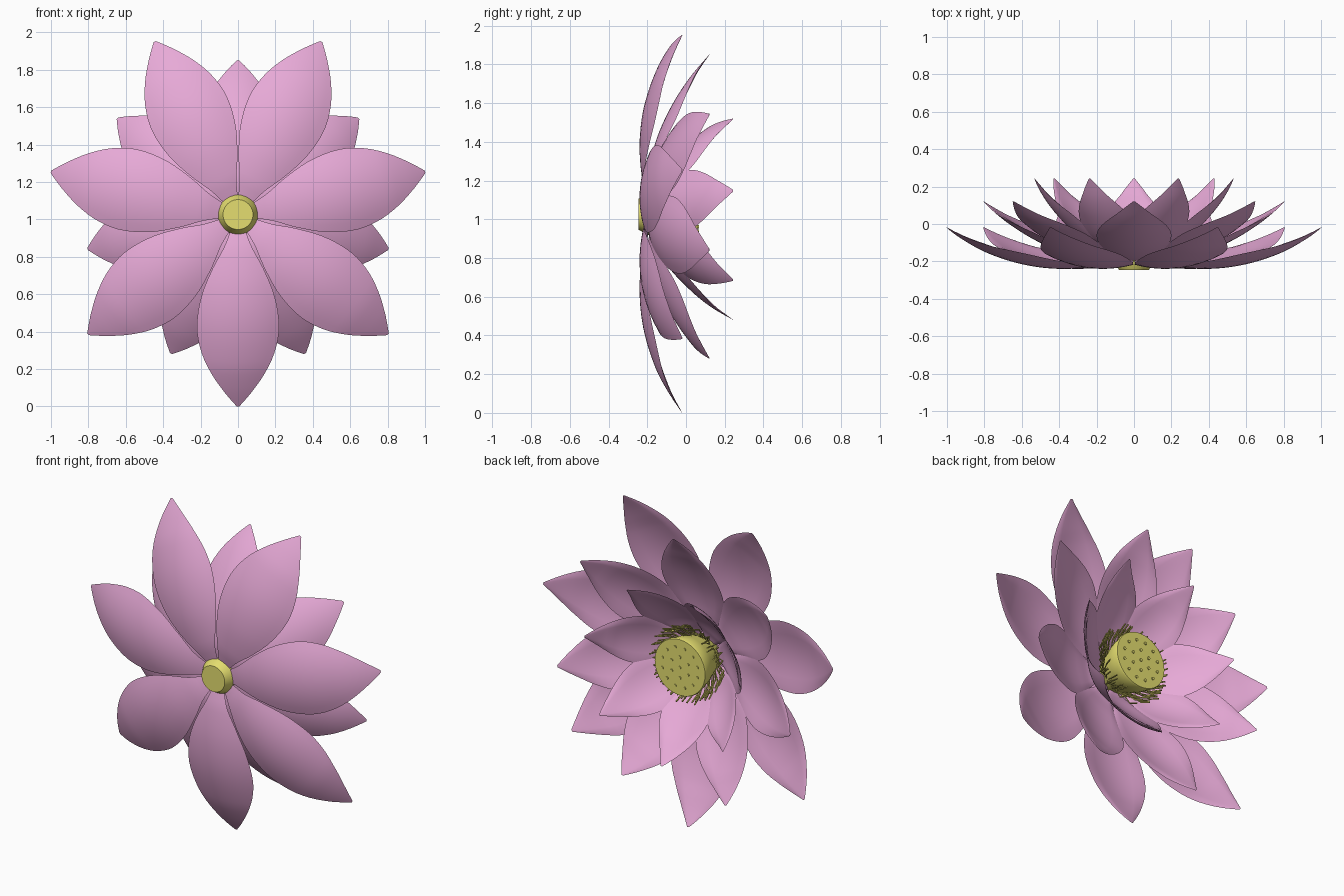
import bpy, bmesh, math, random
from mathutils import Vector, Matrix

if "Cube" in bpy.data.objects:
    bpy.data.objects.remove(bpy.data.objects["Cube"])

random.seed(4)
CENTRE = Vector((0, 0, 1.026))   # flower axis runs along +y through here


def material(name, col):
    m = bpy.data.materials.new(name)
    m.diffuse_color = (*col, 1)
    m.use_nodes = True
    m.node_tree.nodes["Principled BSDF"].inputs["Base Color"].default_value = m.diffuse_color
    return m


PINK = material("petal_pink", (0.80, 0.40, 0.68))
YELLOW = material("pod_yellow", (0.78, 0.73, 0.16))
GOLD = material("stamen_gold", (0.70, 0.64, 0.14))


def finish(name, bm, mat, angle=40):
    bmesh.ops.recalc_face_normals(bm, faces=bm.faces)
    me = bpy.data.meshes.new(name)
    bm.to_mesh(me)
    bm.free()
    me.materials.append(mat)
    ob = bpy.data.objects.new(name, me)
    bpy.context.collection.objects.link(ob)
    bpy.context.view_layer.objects.active = ob
    ob.select_set(True)
    bpy.ops.object.shade_smooth_by_angle(angle=math.radians(angle))
    ob.select_set(False)
    return ob


def polar(r, a, y):
    return CENTRE + Vector((r * math.cos(a), y, r * math.sin(a)))


def sample(pts, t):
    """Smooth curve through (t, values...) points."""
    i = 0
    while i < len(pts) - 2 and t > pts[i + 1][0]:
        i += 1
    p = [Vector(pts[min(max(k, 0), len(pts) - 1)]) for k in range(i - 1, i + 3)]
    s = (t - p[1][0]) / (p[2][0] - p[1][0])
    m1 = (p[2] - p[0]) / max(p[2][0] - p[0][0], 1e-6)
    m2 = (p[3] - p[1]) / max(p[3][0] - p[1][0], 1e-6)
    h = p[2][0] - p[1][0]
    return ((2*s**3 - 3*s**2 + 1) * p[1] + (s**3 - 2*s**2 + s) * h * m1
            + (3*s**2 - 2*s**3) * p[2] + (s**3 - s**2) * h * m2)


# petal half-width along its length, as a share of the widest point
WIDTH = [(0, .17), (.1, .34), (.22, .62), (.38, .89), (.56, 1), (.7, .9),
         (.82, .66), (.92, .34), (.975, .13), (1, .03)]


def petal(name, a, spine, half, cup, thick=.02, rows=28, cols=10):
    r0, r1 = spine[0][0], spine[-1][0]
    e = Vector((math.cos(a), 0, math.sin(a)))
    side = Vector((-math.sin(a), 0, math.cos(a)))
    up = Vector((0, 1, 0))
    pos = lambda r: CENTRE + e * r + up * sample(spine, r)[1]
    bm = bmesh.new()
    rings = []
    for i in range(rows + 1):
        t = i / rows
        r = r0 + (r1 - r0) * t
        hw = half * sample(WIDTH, t)[1]
        d = (pos(min(r + .01, r1)) - pos(max(r - .01, r0))).normalized()
        n = side.cross(d)
        if n.y < 0:
            n = -n
        outer, inner = [], []
        for j in range(cols + 1):
            u = -1 + 2 * j / cols
            w = hw * u
            p = pos(r) + side * w + n * (cup * w * w)
            outer.append(p)
            if 0 < j < cols:
                inner.append(p + n * thick * (1 - u * u) ** .5 * min(1, hw / half * 1.5))
        rings.append([bm.verts.new(p) for p in outer + inner[::-1]])
    for A, B in zip(rings, rings[1:]):
        for k in range(len(A)):
            l = (k + 1) % len(A)
            bm.faces.new((A[k], A[l], B[l], B[k]))
    bm.faces.new(rings[0])
    bm.faces.new(rings[-1])
    finish(name, bm, PINK, 60)


# three rings of seven petals: start angle, side profile (radius, y), half width, cup
RINGS = {
    "outer_petal": (-90, [(.08, -.195), (.2, -.225), (.4, -.24), (.6, -.218),
                          (.8, -.155), (.93, -.085), (1.026, -.02)], .22, 1.0),
    "middle_petal": (90, [(.08, -.185), (.2, -.195), (.38, -.155), (.55, -.08),
                          (.7, .015), (.825, .12)], .20, 1.3),
    "inner_petal": (-90, [(.08, -.175), (.17, -.15), (.28, -.085), (.40, .03),
                          (.48, .13), (.546, .243)], .16, 1.6),
}
for name, (start, spine, half, cup) in RINGS.items():
    for k in range(7):
        petal(f"{name}_{k + 1}", math.radians(start + k * 360 / 7), spine, half, cup)

# seed pod: flaring cup with a flat top
POD = [(.08, -.245), (.105, -.2), (.13, -.12), (.16, -.03), (.178, .05), (.174, .06)]
bm = bmesh.new()
N = 40
loops = [[bm.verts.new(polar(r, 2 * math.pi * k / N, y)) for k in range(N)] for r, y in POD]
for A, B in zip(loops, loops[1:]):
    for k in range(N):
        l = (k + 1) % N
        bm.faces.new((A[k], A[l], B[l], B[k]))
bm.faces.new(loops[0])
bm.faces.new(loops[-1])
finish("seed_pod", bm, YELLOW, 35)


def rod(bm, p, q, rad, sides):
    d = q - p
    M = Matrix.Translation((p + q) / 2) @ d.to_track_quat('Z', 'Y').to_matrix().to_4x4()
    bmesh.ops.create_cone(bm, cap_ends=True, segments=sides, radius1=rad, radius2=rad,
                          depth=d.length, matrix=M)


# seeds on the pod top
bm = bmesh.new()
for r, count in ((0, 1), (.065, 6), (.125, 12)):
    for k in range(count):
        a = 2 * math.pi * (k + .5) / count
        rod(bm, polar(r, a, .05), polar(r, a, .066), .009, 12)
finish("seeds", bm, YELLOW)

# stamens: bent threads with a thicker tip
bm = bmesh.new()
COUNT = 100
for k in range(COUNT):
    a = 2 * math.pi * (k + random.uniform(-.3, .3)) / COUNT
    b = a + random.uniform(-.06, .06)
    r = random.uniform(.205, .24)
    y = random.uniform(-.02, .035)
    p, m, q = polar(.12, a, -.13), polar(r - .025, b, y - .06), polar(r, b, y)
    rod(bm, p, m, .003, 5)
    rod(bm, m, q, .0045, 6)
finish("stamens", bm, GOLD)
